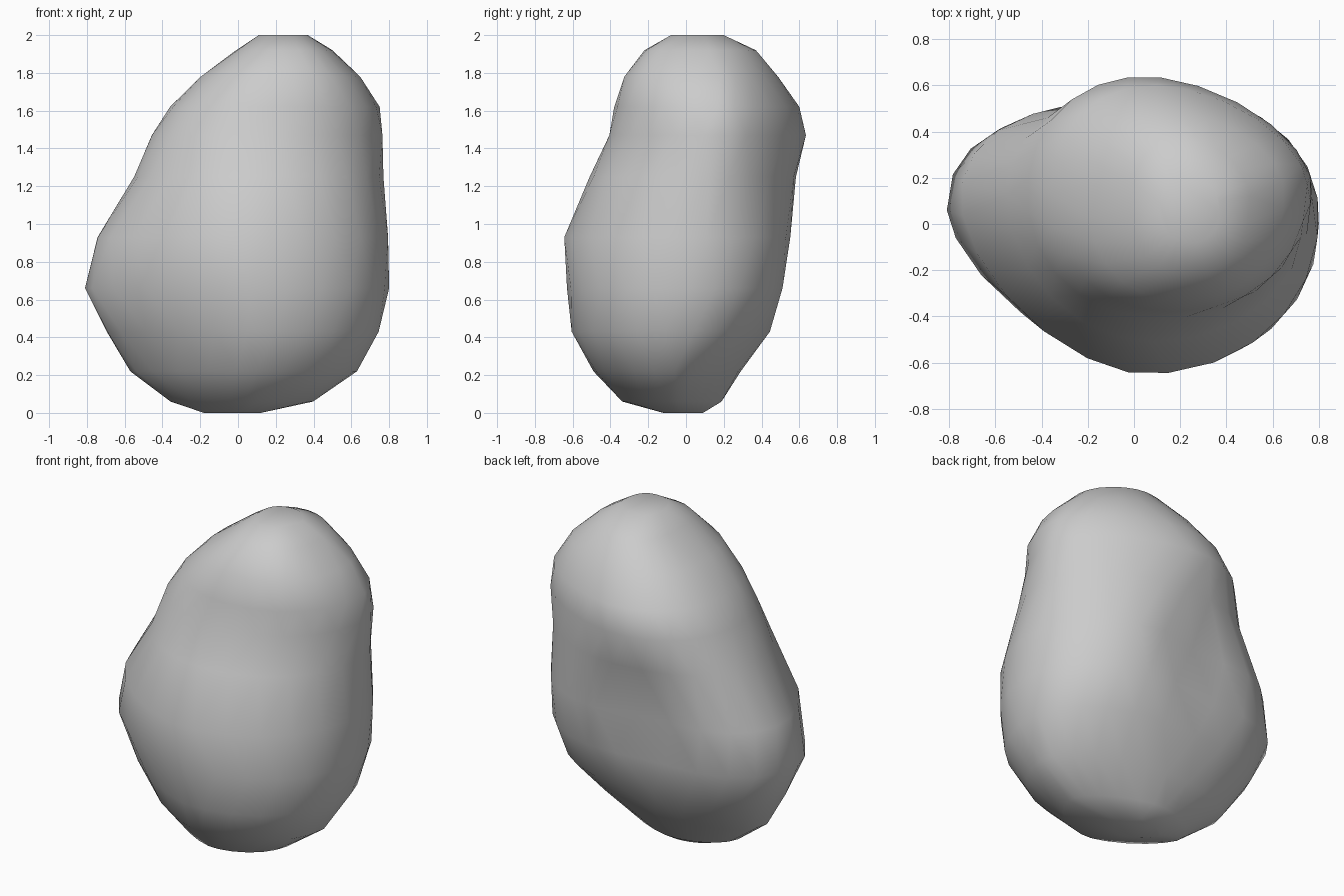
import bpy, bmesh, math
from mathutils import Vector

if "Cube" in bpy.data.objects:
    bpy.data.objects.remove(bpy.data.objects["Cube"])

SIDES = 24

# Horizontal sections: z, x min, x max, y min, y max,
# y of left tip, y of right tip, x of front tip, x of back tip
SECTIONS = [
    (0.00, -0.18, 0.12, -0.12, 0.09, 0.00, -0.03, 0.00, 0.00),
    (0.06, -0.36, 0.40, -0.34, 0.19, -0.03, -0.06, 0.06, -0.02),
    (0.22, -0.57, 0.63, -0.49, 0.29, 0.02, -0.06, 0.10, 0.00),
    (0.43, -0.70, 0.75, -0.61, 0.45, 0.06, -0.03, 0.10, 0.05),
    (0.66, -0.81, 0.80, -0.63, 0.53, 0.06, 0.00, 0.07, 0.12),
    (0.93, -0.75, 0.80, -0.65, 0.57, 0.10, 0.04, 0.04, 0.15),
    (1.25, -0.55, 0.77, -0.51, 0.59, 0.12, 0.12, 0.08, 0.10),
    (1.47, -0.46, 0.77, -0.41, 0.64, 0.13, 0.17, 0.13, 0.05),
    (1.62, -0.36, 0.75, -0.38, 0.60, 0.13, 0.17, 0.17, 0.10),
    (1.78, -0.20, 0.65, -0.33, 0.49, 0.10, 0.15, 0.20, 0.16),
    (1.92, -0.01, 0.50, -0.22, 0.37, 0.08, 0.12, 0.23, 0.22),
    (2.00, 0.11, 0.37, -0.08, 0.20, 0.07, 0.09, 0.24, 0.24),
]

# Roundness of each quadrant (2 = ellipse) at z = 0, 0.5, 1, 1.5, 2
FULLNESS = {
    "back_right": (1.4, 2.3, 2.0, 1.65, 1.8),
    "back_left": (1.9, 2.5, 2.3, 2.1, 2.5),
    "front_left": (1.45, 1.5, 1.65, 2.15, 2.2),
    "front_right": (1.9, 2.1, 2.1, 2.05, 2.6),
}


def fullness(side, z):
    vals = FULLNESS[side]
    k = min(int(z * 2), 3)
    t = z * 2 - k
    return vals[k] * (1 - t) + vals[k + 1] * t


def section_point(sec, a):
    """Point on a lopsided superellipse with four unequal quadrants."""
    z, x0, x1, y0, y1, yl, yr, xf, xb = sec
    c, s = math.cos(a), math.sin(a)
    n = fullness(("back" if s > 0 else "front") + ("_right" if c > 0 else "_left"), z)
    u, v = abs(c) ** (2 / n), abs(s) ** (2 / n)
    ytip = yr if c > 0 else yl
    xtip = xb if s > 0 else xf
    x = xtip + ((x1 if c > 0 else x0) - xtip) * u
    y = ytip + ((y1 if s > 0 else y0) - ytip) * v
    # shallow hollow low on the back
    if s > 0:
        d = ((x + 0.08) / 0.24) ** 2 + ((z - 0.88) / 0.28) ** 2
        y -= 0.08 * math.exp(-d)
    return Vector((x, y, z))


# Boulder body lofted through the sections, with staggered rings
bm = bmesh.new()
rings = [[bm.verts.new(section_point(sec, 2 * math.pi * (i + 0.5 * (k % 2)) / SIDES))
          for i in range(SIDES)] for k, sec in enumerate(SECTIONS)]
for k in range(len(rings) - 1):
    lo, hi = rings[k], rings[k + 1]
    for i in range(SIDES):
        j = (i + 1) % SIDES
        if k % 2 == 0:
            bm.faces.new((lo[i], lo[j], hi[i]))
            bm.faces.new((lo[j], hi[j], hi[i]))
        else:
            bm.faces.new((lo[i], lo[j], hi[j]))
            bm.faces.new((lo[i], hi[j], hi[i]))
bm.faces.new(list(reversed(rings[0])))
bm.faces.new(rings[-1])
bmesh.ops.recalc_face_normals(bm, faces=bm.faces[:])

mesh = bpy.data.meshes.new("boulder")
bm.to_mesh(mesh)
bm.free()
boulder = bpy.data.objects.new("boulder", mesh)
bpy.context.collection.objects.link(boulder)
bpy.context.view_layer.objects.active = boulder
boulder.select_set(True)
bpy.ops.object.shade_smooth_by_angle(angle=math.radians(40))
